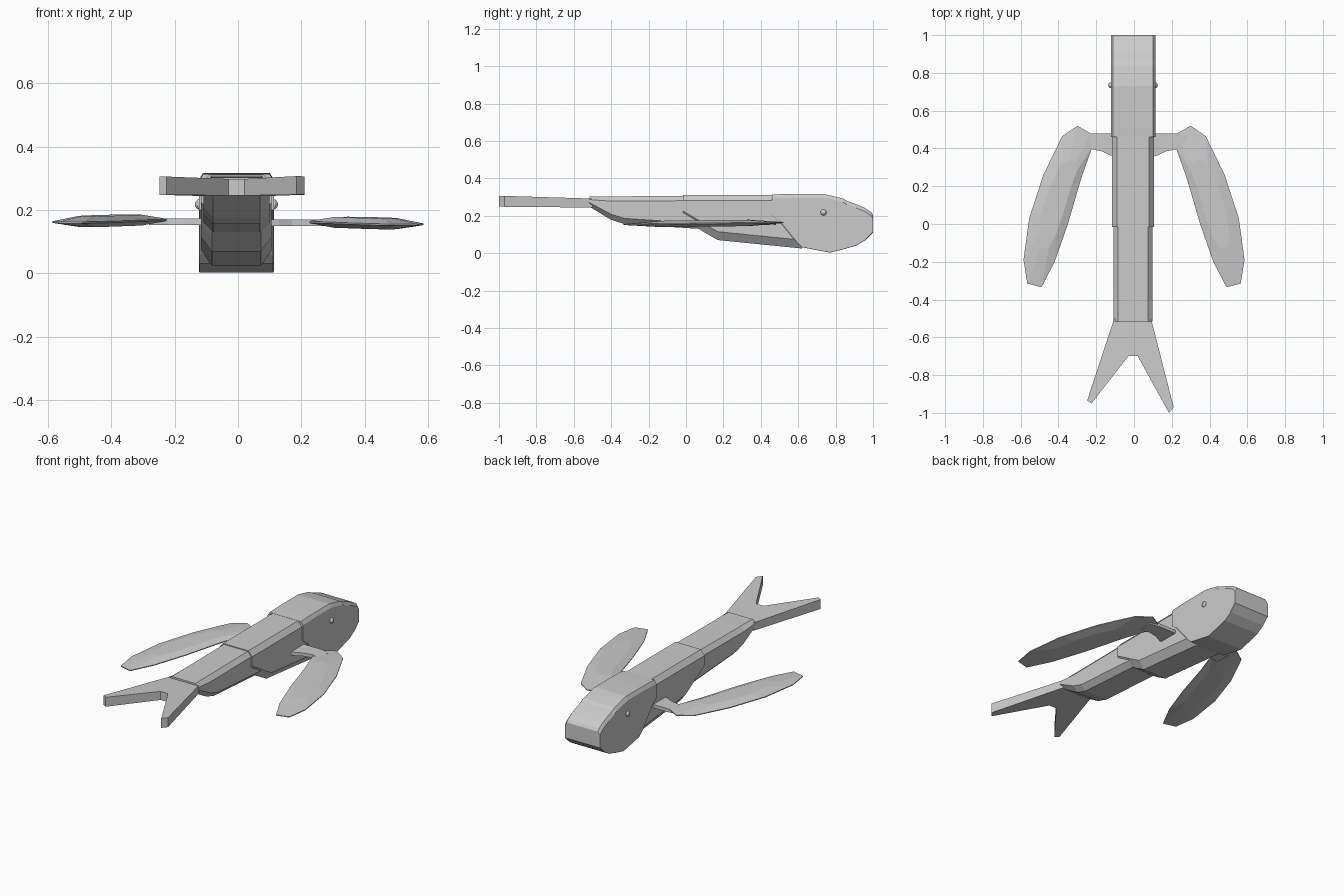
import bpy, bmesh
from mathutils import Vector

if "Cube" in bpy.data.objects:
    bpy.data.objects.remove(bpy.data.objects["Cube"])


def make_object(name, bm):
    bmesh.ops.recalc_face_normals(bm, faces=bm.faces)
    me = bpy.data.meshes.new(name)
    bm.to_mesh(me)
    bm.free()
    ob = bpy.data.objects.new(name, me)
    bpy.context.collection.objects.link(ob)
    return ob


def bridge(bm, rings):
    """Quads between successive closed rings, plus end caps."""
    for a, b in zip(rings, rings[1:]):
        n = len(a)
        for i in range(n):
            bm.faces.new((a[i], a[(i + 1) % n], b[(i + 1) % n], b[i]))
    bm.faces.new(rings[0])
    bm.faces.new(rings[-1][::-1])


def loft(name, w, stations, top_cut, bottom_cut, cx=-0.005):
    """Box-like body from (y, bottom z, top z) stations with cut corners."""
    bm = bmesh.new()
    rings = []
    for y, zb, zt in stations:
        h = zt - zb
        t = (top_cut[0], min(top_cut[1], h * 0.3))
        b = (bottom_cut[0], min(bottom_cut[1], h * 0.4))
        half = [(w - t[0], zt), (w, zt - t[1]), (w, zb + b[1]), (w - b[0], zb)]
        pts = half + [(-x, z) for x, z in reversed(half)]
        rings.append([bm.verts.new((cx + x, y, z)) for x, z in pts])
    bridge(bm, rings)
    return make_object(name, bm)


# Blunt boxy head
loft("head", 0.118, [(0.46, 0.20, 0.313), (0.50, 0.17, 0.315), (0.54, 0.12, 0.316),
                     (0.59, 0.06, 0.317), (0.62, 0.032, 0.317), (0.73, 0.01, 0.317),
                     (0.77, 0.003, 0.309), (0.84, 0.02, 0.292), (0.86, 0.026, 0.28),
                     (0.91, 0.04, 0.262), (0.96, 0.07, 0.24), (0.99, 0.10, 0.22),
                     (1.0, 0.11, 0.205)], (0.013, 0.02), (0.002, 0.004))

# Front body with dropped belly
loft("front_body", 0.111, [(-0.015, 0.18, 0.312), (0.07, 0.13, 0.312), (0.10, 0.11, 0.312),
                           (0.17, 0.07, 0.312), (0.62, 0.025, 0.312)],
     (0.026, 0.03), (0.034, 0.045))

# Rear body tapering up to the tail
loft("rear_body", 0.104, [(-0.515, 0.248, 0.303), (-0.40, 0.178, 0.304),
                          (-0.33, 0.156, 0.304), (0.15, 0.125, 0.308)],
     (0.024, 0.026), (0.03, 0.03))

# Forked tail plate
bm = bmesh.new()
outline = [(-0.105, -0.50), (0.09, -0.50), (0.21, -0.97), (0.185, -1.0),
           (0.02, -0.70), (-0.03, -0.70), (-0.225, -0.95), (-0.248, -0.935)]
rings = []
for level in (0, 1):
    rings.append([bm.verts.new((x, y, (0.244 + 0.048 * level) - 0.03 * (y + 0.5) * (0.3 + 0.7 * level)))
                  for x, y in outline])
bridge(bm, rings)
make_object("forked_tail", bm)

# Paddle fins, thin lens section around a swept outline
fin = [(0.23, 0.48), (0.30, 0.52), (0.38, 0.465), (0.48, 0.26), (0.555, 0.03), (0.585, -0.19),
       (0.565, -0.315), (0.49, -0.335), (0.42, -0.20), (0.35, 0.0), (0.28, 0.24), (0.22, 0.41)]
centre = Vector((0.405, 0.12))
for side, label, lift in ((1, "right", 0.0), (-1, "left", 0.007)):
    bm = bmesh.new()
    rings = []
    for s, z0 in ((0.55, 0.142), (1.0, 0.156), (1.0, 0.161), (0.55, 0.176)):
        ring = []
        for p in fin:
            q = centre + (Vector(p) - centre) * s
            ring.append(bm.verts.new((side * q.x, q.y, z0 + lift + 0.012 * (q.y - 0.1))))
        rings.append(ring)
    bridge(bm, rings)
    make_object(label + "_fin", bm)

    # Short arm joining the fin to the body
    bm = bmesh.new()
    rings = []
    for x, y0, y1 in ((0.08, 0.35, 0.48), (0.13, 0.365, 0.48), (0.17, 0.385, 0.48),
                      (0.22, 0.395, 0.48), (0.28, 0.38, 0.47)):
        rings.append([bm.verts.new((side * x, y, z + lift * 0.5))
                      for y, z in ((y0, 0.15), (y1, 0.15), (y1, 0.17), (y0, 0.17))])
    bridge(bm, rings)
    make_object(label + "_fin_arm", bm)

    # Small bead eye
    bpy.ops.mesh.primitive_uv_sphere_add(segments=12, ring_count=8, radius=0.017,
                                         location=(side * 0.114 - 0.005, 0.735, 0.218))
    bpy.context.object.name = label + "_eye"
